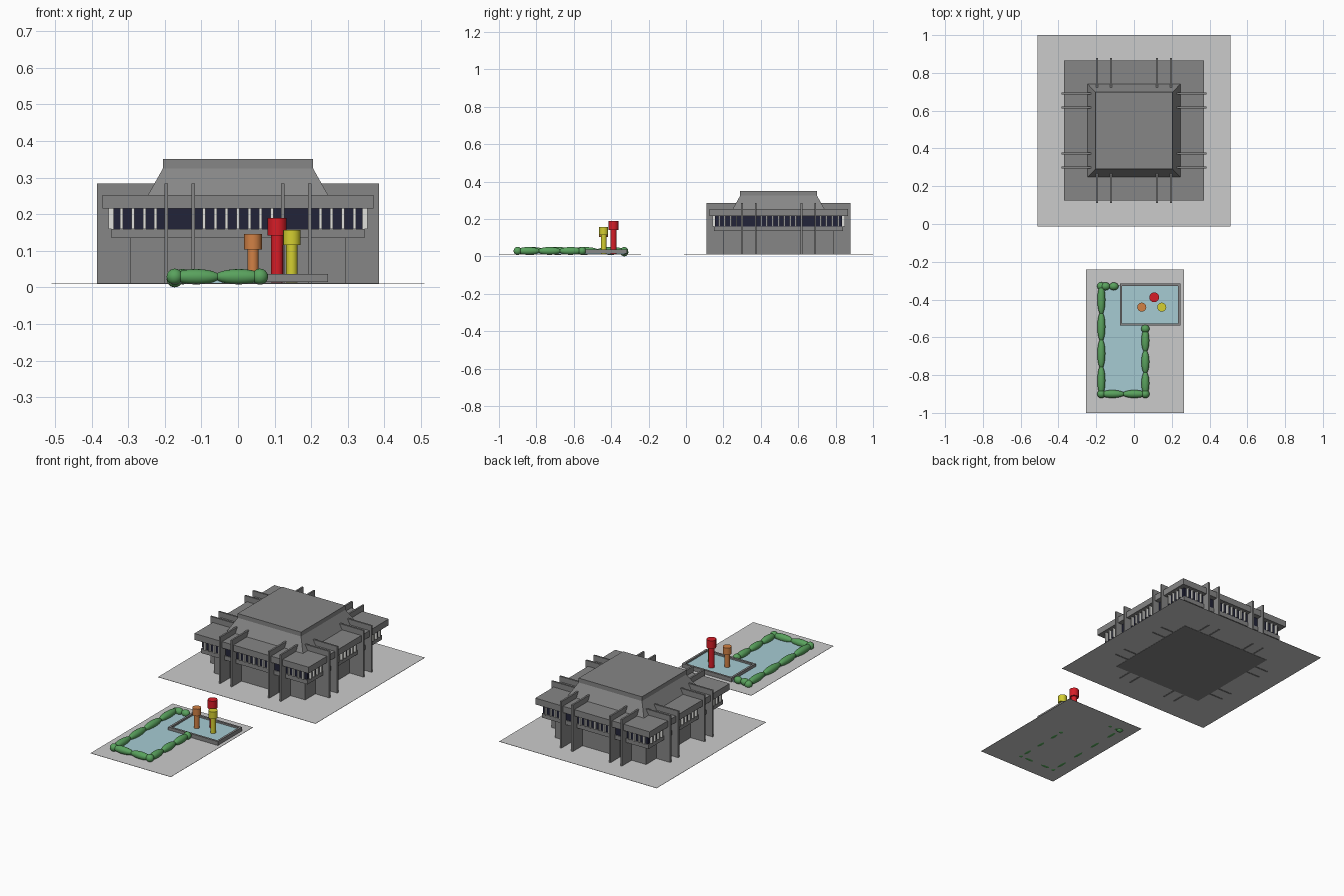
import bpy, bmesh, math
from mathutils import Matrix, Vector

if "Cube" in bpy.data.objects:
    bpy.data.objects.remove(bpy.data.objects["Cube"])


def mat(name, c):
    m = bpy.data.materials.new(name)
    m.diffuse_color = (*c, 1)
    m.use_nodes = True
    m.node_tree.nodes["Principled BSDF"].inputs["Base Color"].default_value = m.diffuse_color
    return m


GREY = mat("concrete grey", (0.24, 0.24, 0.24))
PAVE = mat("paving light grey", (0.60, 0.60, 0.60))
DARK = mat("dark glass", (0.016, 0.017, 0.04))
WHITE = mat("white bar", (0.75, 0.75, 0.72))
WATER = mat("pool water", (0.38, 0.60, 0.65))
GREEN = mat("hedge green", (0.10, 0.36, 0.11))
RED = mat("red", (0.68, 0.012, 0.02))
YELLOW = mat("yellow", (0.66, 0.62, 0.03))
ORANGE = mat("orange", (0.64, 0.22, 0.06))


def finish(bm, name, m, smooth=False):
    bmesh.ops.recalc_face_normals(bm, faces=bm.faces)
    me = bpy.data.meshes.new(name)
    bm.to_mesh(me)
    bm.free()
    me.materials.append(m)
    for p in me.polygons:
        p.use_smooth = smooth
    ob = bpy.data.objects.new(name, me)
    bpy.context.collection.objects.link(ob)
    return ob


def add_box(bm, x0, x1, y0, y1, z0, z1, rot=None):
    s = Matrix.Diagonal((x1 - x0, y1 - y0, z1 - z0, 1))
    t = Matrix.Translation(((x0 + x1) / 2, (y0 + y1) / 2, (z0 + z1) / 2))
    bmesh.ops.create_cube(bm, size=1, matrix=(rot or Matrix()) @ t @ s)


def box(name, m, *b):
    bm = bmesh.new()
    add_box(bm, *b)
    return finish(bm, name, m)


CY = 0.495  # building centre in y


def square(name, m, r, z0, z1):
    return box(name, m, -r, r, CY - r, CY + r, z0, z1)


# paved ground plates
box("building_plaza", PAVE, -0.51, 0.51, -0.012, 1.0, 0.0105, 0.012)
box("garden_plaza", PAVE, -0.255, 0.265, -1.0, -0.24, 0.0105, 0.012)

# building body, stacked square storeys
square("core_walls", GREY, 0.295, 0.009, 0.136)
square("floor_slab", GREY, 0.345, 0.135, 0.16)
square("window_band", DARK, 0.34, 0.16, 0.215)
square("roof_slab", GREY, 0.37, 0.215, 0.252)

# tapered roof lantern with upright rim
bm = bmesh.new()
rings = [[bm.verts.new((sx * r, CY + sy * r, z))
          for sx, sy in ((-1, -1), (1, -1), (1, 1), (-1, 1))]
         for r, z in ((0.247, 0.25), (0.205, 0.325), (0.205, 0.35))]
for a, b in zip(rings, rings[1:]):
    for i in range(4):
        j = (i + 1) % 4
        bm.faces.new((a[i], a[j], b[j], b[i]))
bm.faces.new(rings[0][::-1])
bm.faces.new(rings[-1])
finish(bm, "upper_roof", GREY)

# paired fins and window bars, repeated on the four sides
fins, bars = bmesh.new(), bmesh.new()
bar_x = [s * (0.225 + 0.031 * i) for s in (-1, 1) for i in range(4)]
bar_x += [0.031 * i for i in range(-3, 4)]
for k in range(4):
    rot = Matrix.Translation((0, CY, 0)) @ Matrix.Rotation(k * math.pi / 2, 4, 'Z')
    for x in (-0.196, -0.122, 0.122, 0.196):
        add_box(fins, x - 0.005, x + 0.005, -0.385, -0.21, 0.009, 0.284, rot)
    for x in bar_x:
        add_box(bars, x - 0.004, x + 0.004, -0.354, -0.338, 0.16, 0.215, rot)
finish(fins, "wall_fins", GREY)
finish(bars, "window_bars", WHITE)

# raised basin: four rim walls round a sheet of water
X0, X1, Y0, Y1, T = -0.075, 0.246, -0.538, -0.315, 0.012
bm = bmesh.new()
for b in ((X0, X1, Y0, Y0 + T), (X0, X1, Y1 - T, Y1),
          (X0, X0 + T, Y0 + T, Y1 - T), (X1 - T, X1, Y0 + T, Y1 - T)):
    add_box(bm, *b, 0.014, 0.037)
finish(bm, "basin_rim", GREY)
box("basin_water", WATER, X0 + T, X1 - T, Y0 + T, Y1 - T, 0.014, 0.027)

# long pool, L-shaped round the basin
bm = bmesh.new()
add_box(bm, -0.175, 0.06, -0.90, Y0, 0.012, 0.02)
add_box(bm, -0.175, X0, Y0, -0.325, 0.012, 0.02)
finish(bm, "long_pool_water", WATER)

# hedge: stretched bushes along each run, round bushes at the ends
hedge = bmesh.new()


def bush(p, half, r, ang=0):
    m = (Matrix.Translation(p) @ Matrix.Rotation(ang, 4, 'Z')
         @ Matrix.Diagonal((half, r, r, 1)) @ Matrix.Rotation(math.pi / 2, 4, 'Y'))
    bmesh.ops.create_uvsphere(hedge, u_segments=16, v_segments=12, radius=1, matrix=m)


def run(a, b, n):
    a, b = Vector(a), Vector(b)
    d = (b - a) / n
    for i in range(n):
        bush(a + d * (i + 0.5), d.length * 0.56, 0.021, math.atan2(d.y, d.x))


H = 0.029
run((-0.173, -0.33, H), (-0.173, -0.90, H), 4)
run((-0.173, -0.90, H), (0.06, -0.90, H), 2)
run((0.06, -0.90, H), (0.06, -0.56, H), 3)
run((-0.173, -0.33, H), (-0.085, -0.33, H), 2)
for p in ((-0.173, -0.90, H), (0.06, -0.90, H), (0.06, -0.555, H), (-0.173, -0.33, 0.022)):
    bush(p, 0.022, 0.022)
finish(hedge, "hedge", GREEN, True)

# three coloured columns with wider caps
for name, m, x, y, zc, zt, r in (("red", RED, 0.107, -0.388, 0.142, 0.19, 0.026),
                                 ("yellow", YELLOW, 0.147, -0.44, 0.115, 0.157, 0.024),
                                 ("orange", ORANGE, 0.041, -0.44, 0.104, 0.145, 0.024)):
    bm = bmesh.new()
    for rad, z0, z1 in ((r * 0.64, 0.013, zc + 0.002), (r, zc, zt)):
        bmesh.ops.create_cone(bm, cap_ends=True, segments=16, radius1=rad, radius2=rad,
                              depth=z1 - z0, matrix=Matrix.Translation((x, y, (z0 + z1) / 2)))
    ob = finish(bm, name + "_column", m)
    bpy.context.view_layer.objects.active = ob
    ob.select_set(True)
    bpy.ops.object.shade_smooth_by_angle(angle=math.radians(35))
    ob.select_set(False)
